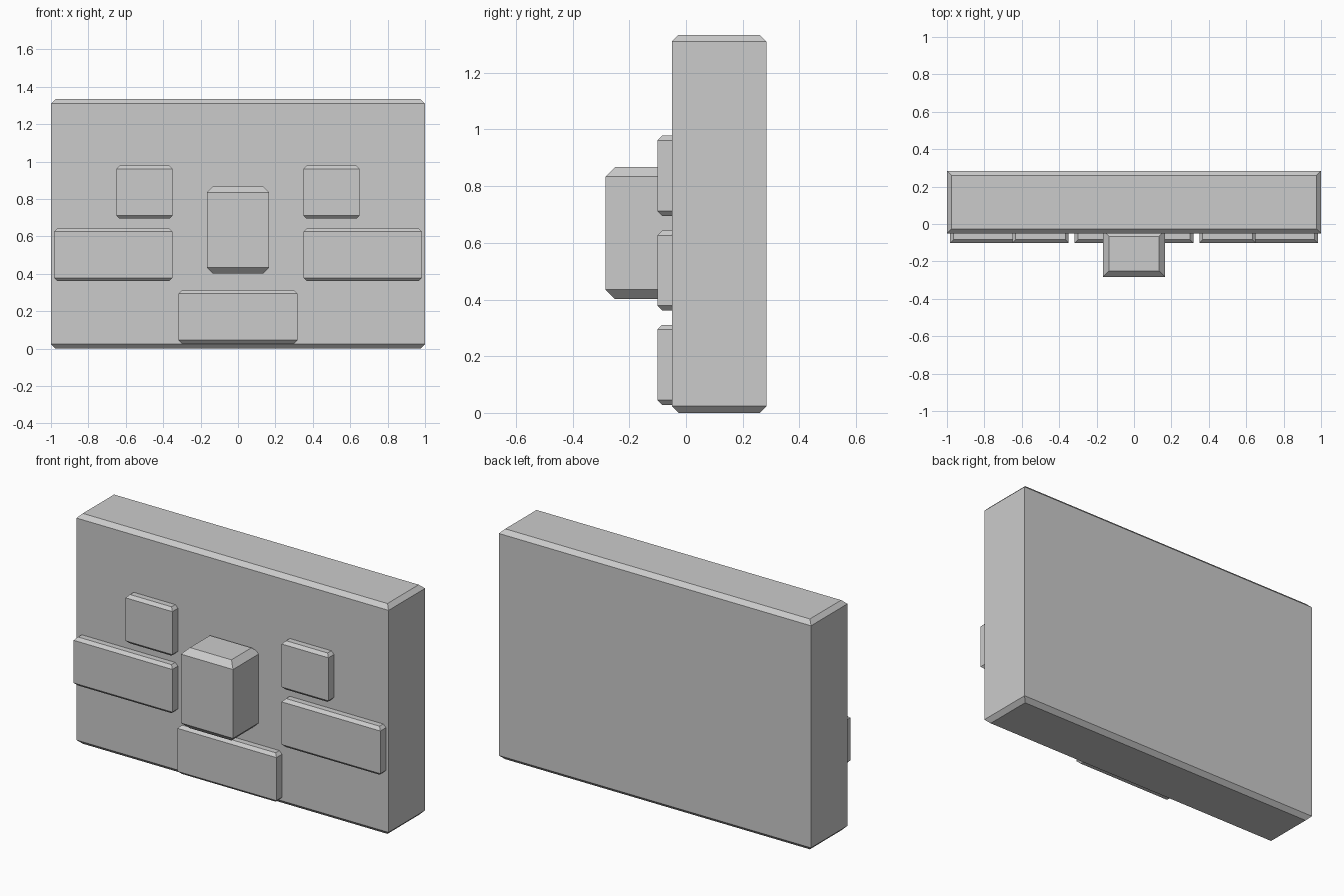
import bpy, bmesh

if "Cube" in bpy.data.objects:
    bpy.data.objects.remove(bpy.data.objects["Cube"])


def chamfered_block(name, x, y, z, c):
    """Box with sharp upright edges and chamfered top and bottom rims."""
    bm = bmesh.new()
    bmesh.ops.create_cube(bm, size=1)
    for v in bm.verts:
        for i, (lo, hi) in enumerate((x, y, z)):
            v.co[i] = lo + (v.co[i] + 0.5) * (hi - lo)
    caps = [f for f in bm.faces if abs(f.normal.z) > 0.9]
    for cap in caps:
        up = 1 if cap.normal.z > 0 else -1
        for v in cap.verts:
            v.co.z -= up * c
        # Inset the cap and raise it back to full height
        bmesh.ops.inset_region(bm, faces=[cap], thickness=c, use_even_offset=True)
        for v in cap.verts:
            v.co.z += up * c
    bmesh.ops.recalc_face_normals(bm, faces=bm.faces)
    mesh = bpy.data.meshes.new(name)
    bm.to_mesh(mesh)
    bm.free()
    obj = bpy.data.objects.new(name, mesh)
    bpy.context.collection.objects.link(obj)
    return obj


# Thick upright slab
chamfered_block("slab", (-1, 1), (-0.05, 0.284), (0, 1.334), 0.024)

# Protruding central block
chamfered_block("nose", (-0.167, 0.167), (-0.284, -0.033), (0.401, 0.868), 0.034)

# Thin plates set into the front face
plate_y = (-0.101, -0.033)
chamfered_block("lower_plate", (-0.317, 0.317), plate_y, (0.028, 0.311), 0.017)
for side, s in (("right", 1), ("left", -1)):
    for part, x0, x1, z in (("upper_plate", 0.35, 0.65, (0.695, 0.978)),
                            ("middle_plate", 0.35, 0.983, (0.362, 0.643))):
        chamfered_block(f"{part}_{side}", tuple(sorted((s * x0, s * x1))), plate_y, z, 0.017)
